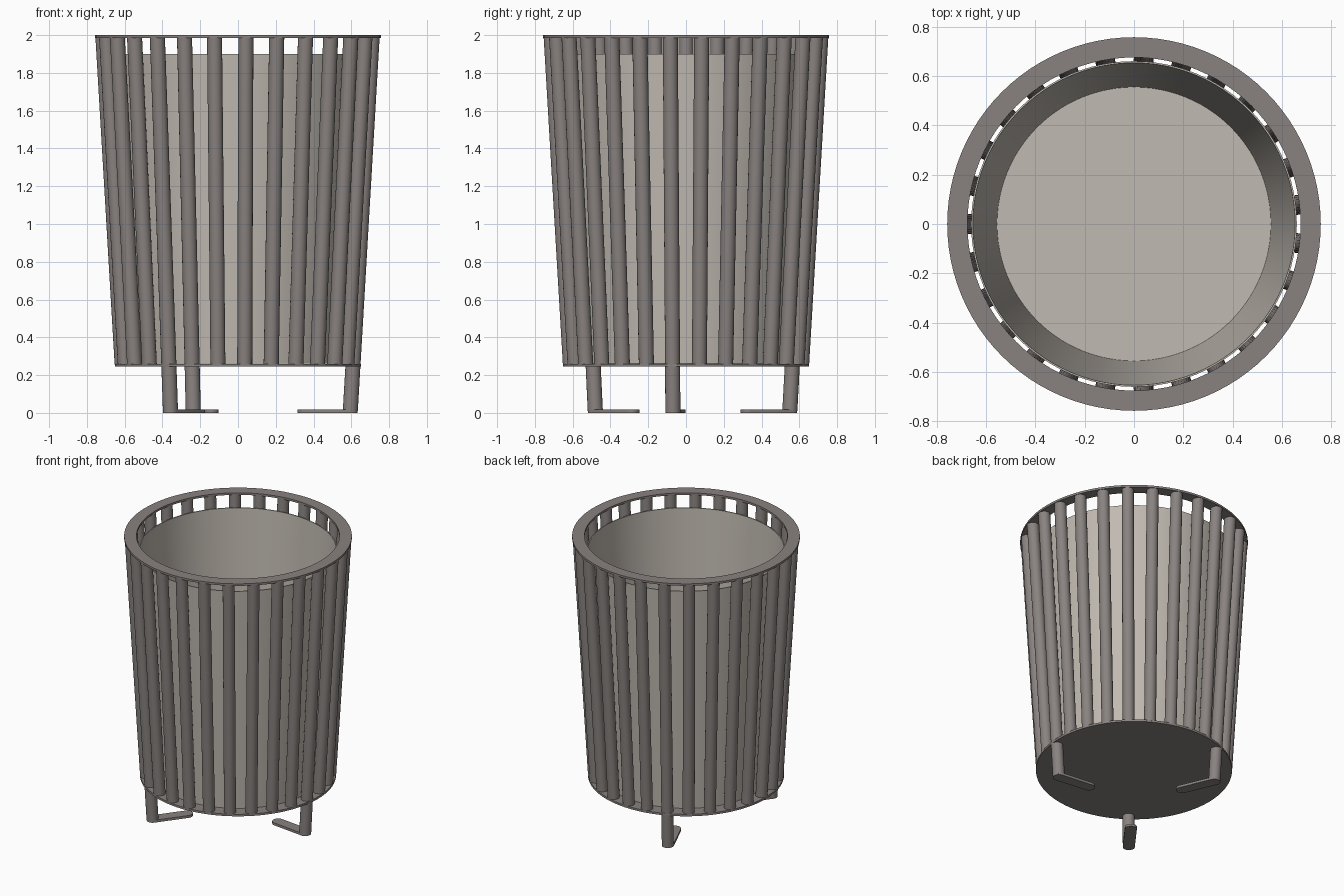
import bpy, bmesh, math
from mathutils import Matrix, Vector

if "Cube" in bpy.data.objects:
    bpy.data.objects.remove(bpy.data.objects["Cube"])


def material(name, rgb):
    m = bpy.data.materials.new(name)
    m.use_nodes = True
    color = (*rgb, 1)
    m.diffuse_color = color
    m.node_tree.nodes["Principled BSDF"].inputs["Base Color"].default_value = color
    return m


FRAME = material("warm grey metal", (0.25, 0.225, 0.215))
LINER = material("pale grey liner", (0.53, 0.49, 0.44))


def finish(name, bm, mat):
    bmesh.ops.recalc_face_normals(bm, faces=bm.faces)
    mesh = bpy.data.meshes.new(name)
    bm.to_mesh(mesh)
    bm.free()
    mesh.materials.append(mat)
    obj = bpy.data.objects.new(name, mesh)
    bpy.context.collection.objects.link(obj)
    bpy.ops.object.select_all(action="DESELECT")
    obj.select_set(True)
    bpy.context.view_layer.objects.active = obj
    bpy.ops.object.shade_smooth_by_angle(angle=math.radians(35))
    return obj


def lathe(name, profile, mat, closed=False, steps=96):
    """Spin an (radius, height) profile around the z axis."""
    bm = bmesh.new()
    verts = [bm.verts.new((r, 0, z)) for r, z in profile]
    pairs = list(zip(verts, verts[1:]))
    if closed:
        pairs.append((verts[-1], verts[0]))
    edges = [bm.edges.new(p) for p in pairs]
    bmesh.ops.spin(bm, geom=verts + edges, axis=(0, 0, 1), cent=(0, 0, 0),
                   angle=math.tau, steps=steps, use_duplicate=False)
    bmesh.ops.remove_doubles(bm, verts=bm.verts, dist=1e-4)
    return finish(name, bm, mat)


# Slats lean outward: centre radius as a function of height
TUBE = 0.04
COUNT = 27
STEP = math.tau / COUNT


def lean(z):
    return 0.598 + 0.0588 * z


def add_tube(bm, angle, z0, z1):
    """Leaning round tube with level ends."""
    tube = bmesh.ops.create_cone(bm, cap_ends=True, segments=20, radius1=TUBE,
                                 radius2=TUBE, depth=z1 - z0)["verts"]
    for v in tube:
        v.co.z += (z0 + z1) / 2
        v.co.x += lean(v.co.z)
    bmesh.ops.rotate(bm, verts=tube, matrix=Matrix.Rotation(angle, 3, "Z"))


# Top rim, base plate and liner bucket
lathe("top_rim", [(0.675, 1.985), (0.757, 1.985), (0.757, 2), (0.675, 2)],
      FRAME, closed=True)
lathe("base_plate", [(0, 0.245), (0.652, 0.245), (0.652, 0.26), (0, 0.26)], FRAME)
lathe("liner", [(0, 0.261), (0.561, 0.261), (0.66, 1.9), (0.653, 1.9),
                (0.555, 0.268), (0, 0.268)], LINER)

# Ring of slats
bm = bmesh.new()
for i in range(COUNT):
    add_tube(bm, STEP * (i + 0.5), 0.255, 1.99)
finish("slats", bm, FRAME)

# Three legs, each with a round-ended foot pointing inward
FOOT = 0.24
for name, slat in (("left_leg", -1), ("back_right_leg", 8), ("front_right_leg", -10)):
    angle = STEP * (slat + 0.5)
    bm = bmesh.new()
    add_tube(bm, angle, 0.01, 0.25)
    finish(name, bm, FRAME)

    bm = bmesh.new()
    outline = []
    for end, start in ((lean(0), -0.5), (lean(0) - FOOT, 0.5)):
        for k in range(13):
            a = math.pi * (start + k / 12)
            outline.append(bm.verts.new((end + TUBE * math.cos(a), TUBE * math.sin(a), 0)))
    face = bm.faces.new(outline)
    top = bmesh.ops.extrude_face_region(bm, geom=[face])["geom"]
    bmesh.ops.translate(bm, vec=Vector((0, 0, 0.018)),
                        verts=[g for g in top if isinstance(g, bmesh.types.BMVert)])
    bmesh.ops.rotate(bm, verts=bm.verts, matrix=Matrix.Rotation(angle, 3, "Z"))
    finish(name.replace("leg", "foot"), bm, FRAME)
